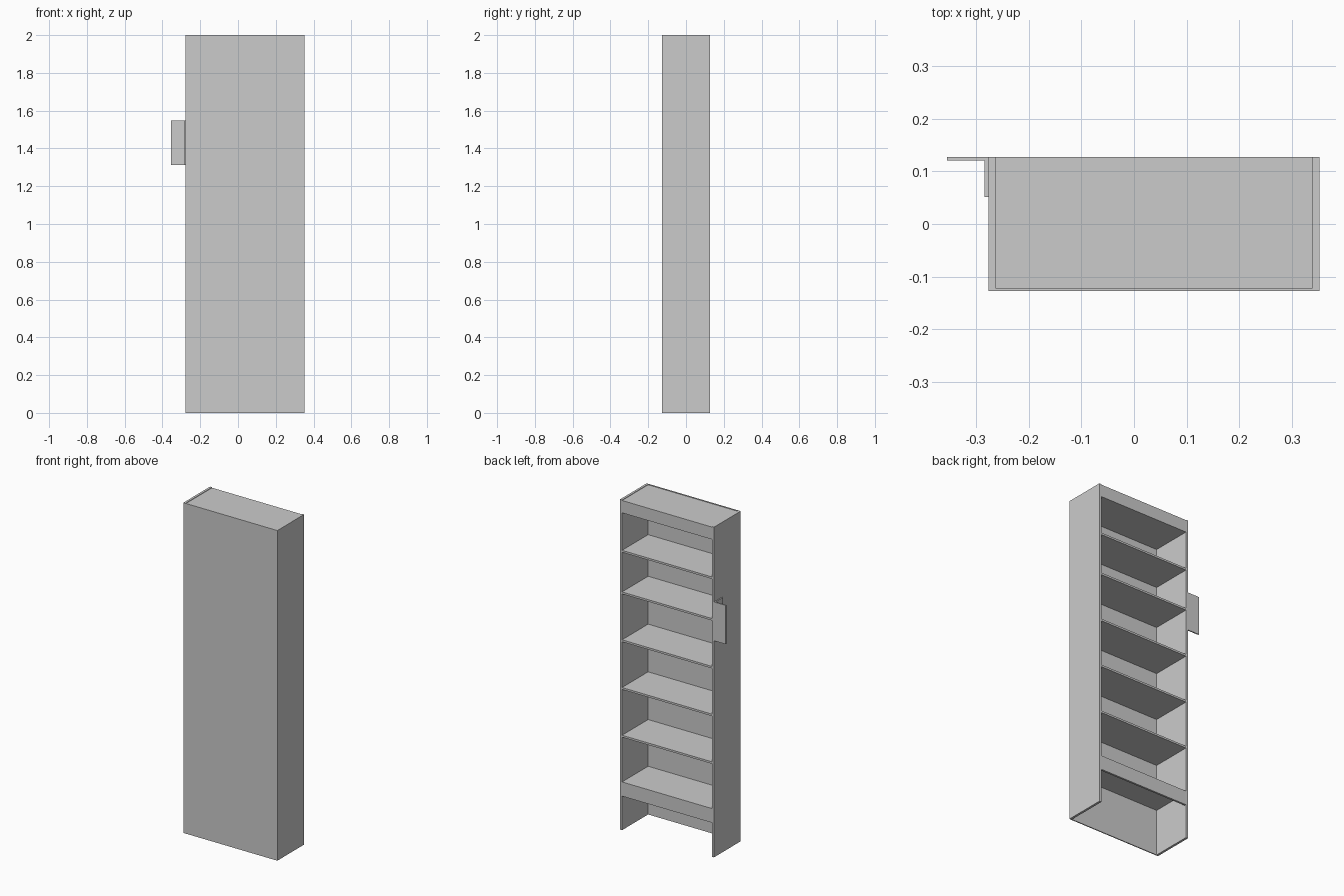
import bpy, bmesh

if "Cube" in bpy.data.objects:
    bpy.data.objects.remove(bpy.data.objects["Cube"])

X0, X1 = -0.277, 0.353      # cabinet width
Y0, Y1 = -0.1275, 0.1275    # depth, open side at +y
SIDE, BACK, SHELF = 0.014, 0.006, 0.012


def prism(name, outline, z0, z1):
    """Extrude a flat xy outline from z0 to z1."""
    bm = bmesh.new()
    face = bm.faces.new([bm.verts.new((x, y, z0)) for x, y in outline])
    new = bmesh.ops.extrude_face_region(bm, geom=[face])["geom"]
    top = [v for v in new if isinstance(v, bmesh.types.BMVert)]
    bmesh.ops.translate(bm, verts=top, vec=(0, 0, z1 - z0))
    bmesh.ops.recalc_face_normals(bm, faces=bm.faces)
    mesh = bpy.data.meshes.new(name)
    bm.to_mesh(mesh)
    bm.free()
    obj = bpy.data.objects.new(name, mesh)
    bpy.context.collection.objects.link(obj)
    return obj


def box(name, x0, x1, y0, y1, z0, z1):
    return prism(name, [(x0, y0), (x1, y0), (x1, y1), (x0, y1)], z0, z1)


IX0, IX1, IY0 = X0 + SIDE, X1 - SIDE, Y0 + BACK

# Carcass: two sides and the closed panel
box("left_side", X0, IX0, Y0, Y1, 0, 2)
box("right_side", IX1, X1, Y0, Y1, 0, 2)
box("closed_panel", IX0, IX1, Y0, IY0, 0, 2)

# Thick top, set just below the side edges
box("top_block", IX0, IX1, IY0, Y1, 1.922, 1.997)

# Shelves, listed by underside height
for i, z in enumerate((0.280, 0.563, 0.852, 1.141, 1.431, 1.683)):
    box(f"shelf_{i + 1}", IX0, IX1, IY0, Y1, z, z + SHELF)

# Rail under the lowest shelf
box("bottom_rail", IX0, IX1, Y1 - 0.012, Y1, 0.206, 0.280)

# Angle bracket on the left side
T = 0.007
prism("angle_bracket",
      [(-0.355, Y1), (-0.355, Y1 - T), (X0 - T, Y1 - T),
       (X0 - T, 0.051), (X0, 0.051), (X0, Y1)], 1.312, 1.547)
